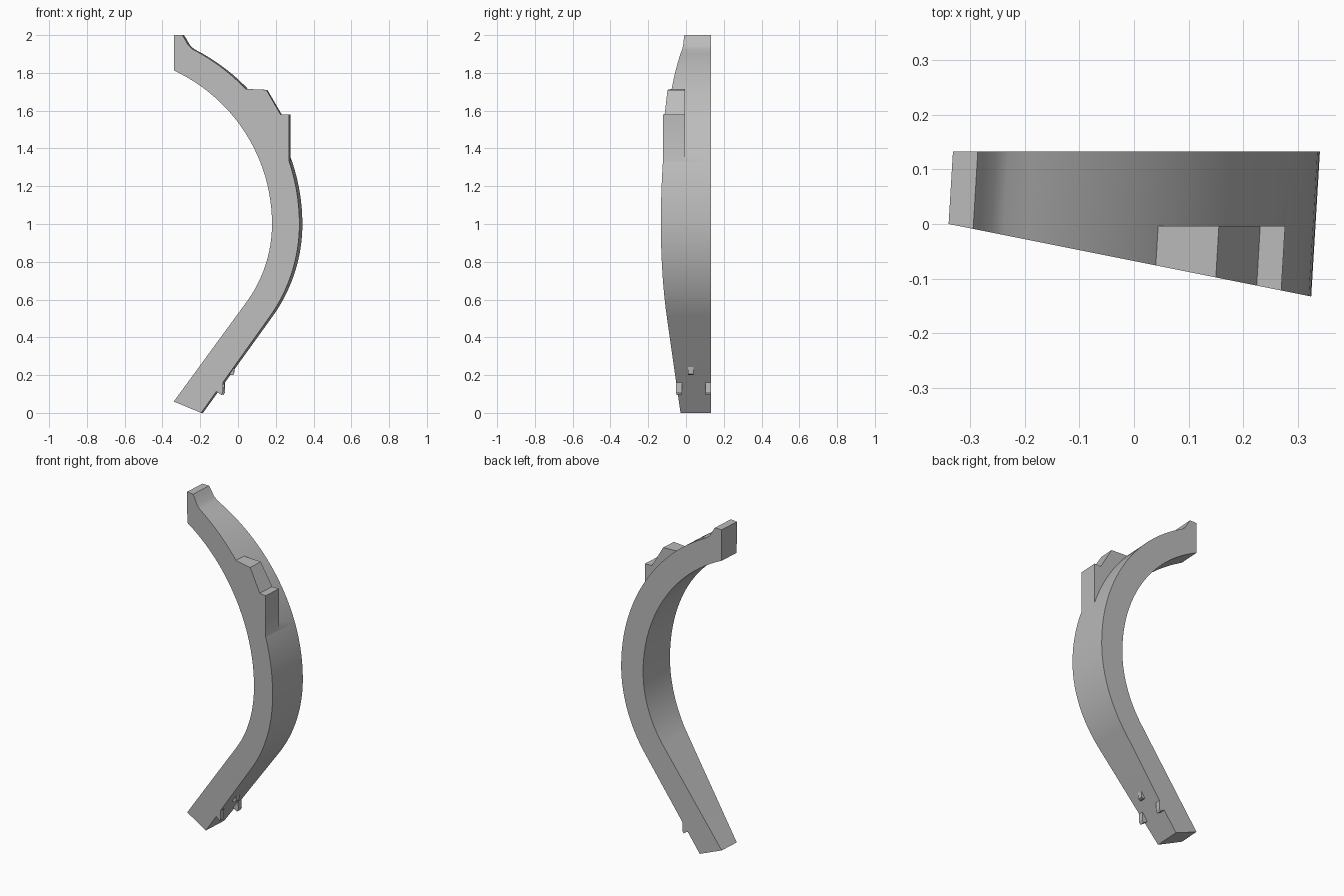
import bpy, bmesh
from math import sin, cos, radians

cube = bpy.data.objects.get("Cube")
if cube:
    bpy.data.objects.remove(cube, do_unlink=True)

grey = bpy.data.materials.new("plain_grey")
grey.use_nodes = True
color = (0.5, 0.5, 0.5, 1)
grey.diffuse_color = color
grey.node_tree.nodes["Principled BSDF"].inputs["Base Color"].default_value = color

BACK = 0.133


def front_y(x):
    """The front is one slanted plane."""
    return -0.2 * (x + 0.34)


def arc(cx, r, a0, a1, n=24):
    steps = [radians(a0 + (a1 - a0) * i / n) for i in range(n + 1)]
    return [(cx + r * cos(a), 1 + r * sin(a)) for a in steps]


def prism(name, outline, y0=None, y1=BACK):
    """Extrude an x-z outline backwards along the slightly skewed depth axis."""
    bm = bmesh.new()

    def ring(y):
        verts = []
        for x, z in outline:
            fy = front_y(x)
            yy = fy if y is None else y
            verts.append(bm.verts.new((x + 0.06 * (yy - fy), yy, z)))
        return verts

    a, b = ring(y0), ring(y1)
    bm.faces.new(a)
    bm.faces.new(b[::-1])
    for i in range(len(a)):
        j = (i + 1) % len(a)
        bm.faces.new((a[j], a[i], b[i], b[j]))
    bmesh.ops.recalc_face_normals(bm, faces=bm.faces)
    mesh = bpy.data.meshes.new(name)
    bm.to_mesh(mesh)
    bm.free()
    mesh.materials.append(grey)
    ob = bpy.data.objects.new(name, mesh)
    bpy.context.collection.objects.link(ob)
    return ob


# Curved rib: outer edge from top to foot, then inner edge back up
outer = [(-0.34, 2.0), (-0.295, 2.0), (-0.285, 1.985), (-0.262, 1.945)]
outer += arc(-0.715, 1.04, 62.8, 0) + arc(-0.52, 0.845, 0, -35)[1:]
foot = [(-0.195, 0.0), (-0.34, 0.06)]
inner = arc(-0.52, 0.70, -35, 0) + arc(-0.715, 0.895, 0, 65.2)[1:]
rib = prism("curved_rib", outer + foot + inner)

# Stepped boss on the front half of the outer edge
boss = prism("stepped_boss", [(0.04, 1.715), (0.15, 1.71), (0.225, 1.58), (0.27, 1.58),
                              (0.27, 1.333), (0.2, 1.35), (0.02, 1.65)], None, -0.004)

# Locating tabs and peg near the foot
tab = [(-0.14, 0.125), (-0.115, 0.113), (-0.088, 0.095), (-0.079, 0.11), (-0.081, 0.17), (-0.12, 0.18)]
front_tab = prism("front_tab", tab, None, -0.022)
back_tab = prism("back_tab", tab, 0.103, BACK)
peg = prism("locating_peg", [(-0.08, 0.215), (-0.04, 0.2), (-0.027, 0.205),
                             (-0.022, 0.245), (-0.06, 0.25)], 0.01, 0.04)

# Fuse the boss into the rib
bpy.context.view_layer.objects.active = rib
fuse = rib.modifiers.new("fuse_boss", "BOOLEAN")
fuse.operation = "UNION"
fuse.solver = "EXACT"
fuse.object = boss
bpy.ops.object.modifier_apply(modifier=fuse.name)
bpy.data.objects.remove(boss, do_unlink=True)

for ob in bpy.context.selected_objects:
    ob.select_set(False)
for ob in (rib, front_tab, back_tab, peg):
    ob.select_set(True)
bpy.context.view_layer.objects.active = rib
bpy.ops.object.shade_smooth_by_angle(angle=radians(25))
